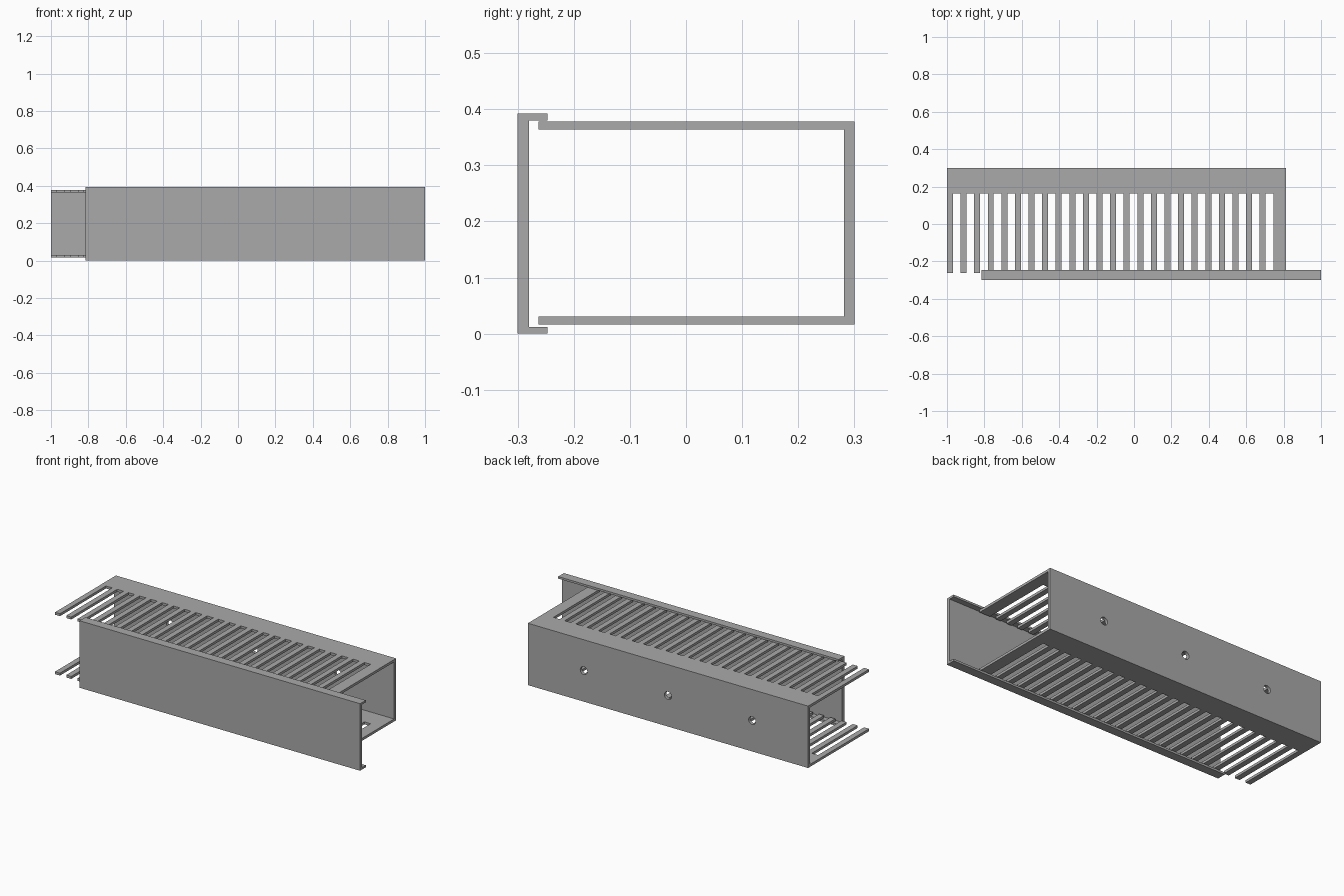
import bpy, bmesh
from mathutils import Vector

old = bpy.data.objects.get("Cube")
if old:
    bpy.data.objects.remove(old, do_unlink=True)

GREY = (0.40, 0.40, 0.405, 1)
mat = bpy.data.materials.new("grey plastic")
mat.use_nodes = True
mat.diffuse_color = GREY
mat.node_tree.nodes["Principled BSDF"].inputs["Base Color"].default_value = GREY


def extrude(name, outline, depth):
    """Solid made by sweeping a flat outline along a depth vector."""
    bm = bmesh.new()
    face = bm.faces.new([bm.verts.new(p) for p in outline])
    new = bmesh.ops.extrude_face_region(bm, geom=[face])["geom"]
    bmesh.ops.translate(bm, vec=Vector(depth),
                        verts=[v for v in new if isinstance(v, bmesh.types.BMVert)])
    bmesh.ops.recalc_face_normals(bm, faces=bm.faces)
    mesh = bpy.data.meshes.new(name)
    bm.to_mesh(mesh)
    bm.free()
    mesh.materials.append(mat)
    obj = bpy.data.objects.new(name, mesh)
    bpy.context.collection.objects.link(obj)
    return obj


X0, X1 = -1.0, 0.813            # duct ends
Z0, Z1 = 0.016, 0.378           # duct bottom and top
WALL_Y, BACK_Y = 0.282, 0.30    # back wall faces
TIP_Y, ROOT_Y = -0.263, 0.162   # finger tips and slot roots
PITCH, FINGER, SLOTS = 0.0727, 0.032, 24
THICK = 0.0145

# Slotted top and bottom walls: a comb outline with open slots at the front
comb = [(X1, WALL_Y), (X0, WALL_Y), (X0, TIP_Y)]
for i in range(SLOTS):
    a = X0 + i * PITCH + FINGER
    b = X0 + (i + 1) * PITCH
    comb += [(a, TIP_Y), (a, ROOT_Y), (b, ROOT_Y), (b, TIP_Y)]
comb.append((X1, TIP_Y))
for name, z in (("bottom_slotted_wall", Z0), ("top_slotted_wall", Z1 - THICK)):
    extrude(name, [(x, y, z) for x, y in comb], (0, 0, THICK))

# Back wall with three mounting holes
back = extrude("back_wall", [(X0, WALL_Y, Z0), (X1, WALL_Y, Z0),
                             (X1, WALL_Y, Z1), (X0, WALL_Y, Z1)],
               (0, BACK_Y - WALL_Y, 0))
for i in (-1, 0, 1):
    bpy.ops.mesh.primitive_cylinder_add(
        vertices=32, radius=0.023, depth=0.2, rotation=(1.5708, 0, 0),
        location=((X0 + X1) / 2 + i * 0.545, BACK_Y, (Z0 + Z1) / 2))
    cutter = bpy.context.object
    cutter.name = "hole_cutter"
    cutter.data.materials.append(mat)
    cutter.hide_render = True
    cutter.hide_set(True)
    cutter.display_type = 'WIRE'
    mod = back.modifiers.new("mounting hole", 'BOOLEAN')
    mod.operation = 'DIFFERENCE'
    mod.solver = 'EXACT'
    mod.object = cutter

# Apply the holes and drop the cutters
bpy.context.view_layer.update()
cut = bpy.data.meshes.new_from_object(
    back.evaluated_get(bpy.context.evaluated_depsgraph_get()))
back.modifiers.clear()
back.data = cut
for obj in [o for o in bpy.data.objects if o.name.startswith("hole_cutter")]:
    bpy.data.objects.remove(obj, do_unlink=True)

# Front cover: a shallow channel slid along the duct
FRONT, INNER, LIP = -0.30, -0.28, -0.247
TOP, EDGE = 0.392, 0.012
channel = [(FRONT, 0), (LIP, 0), (LIP, EDGE), (INNER, EDGE),
           (INNER, TOP - EDGE), (LIP, TOP - EDGE), (LIP, TOP), (FRONT, TOP)]
extrude("front_cover", [(-0.815, y, z) for y, z in channel], (1.815, 0, 0))
